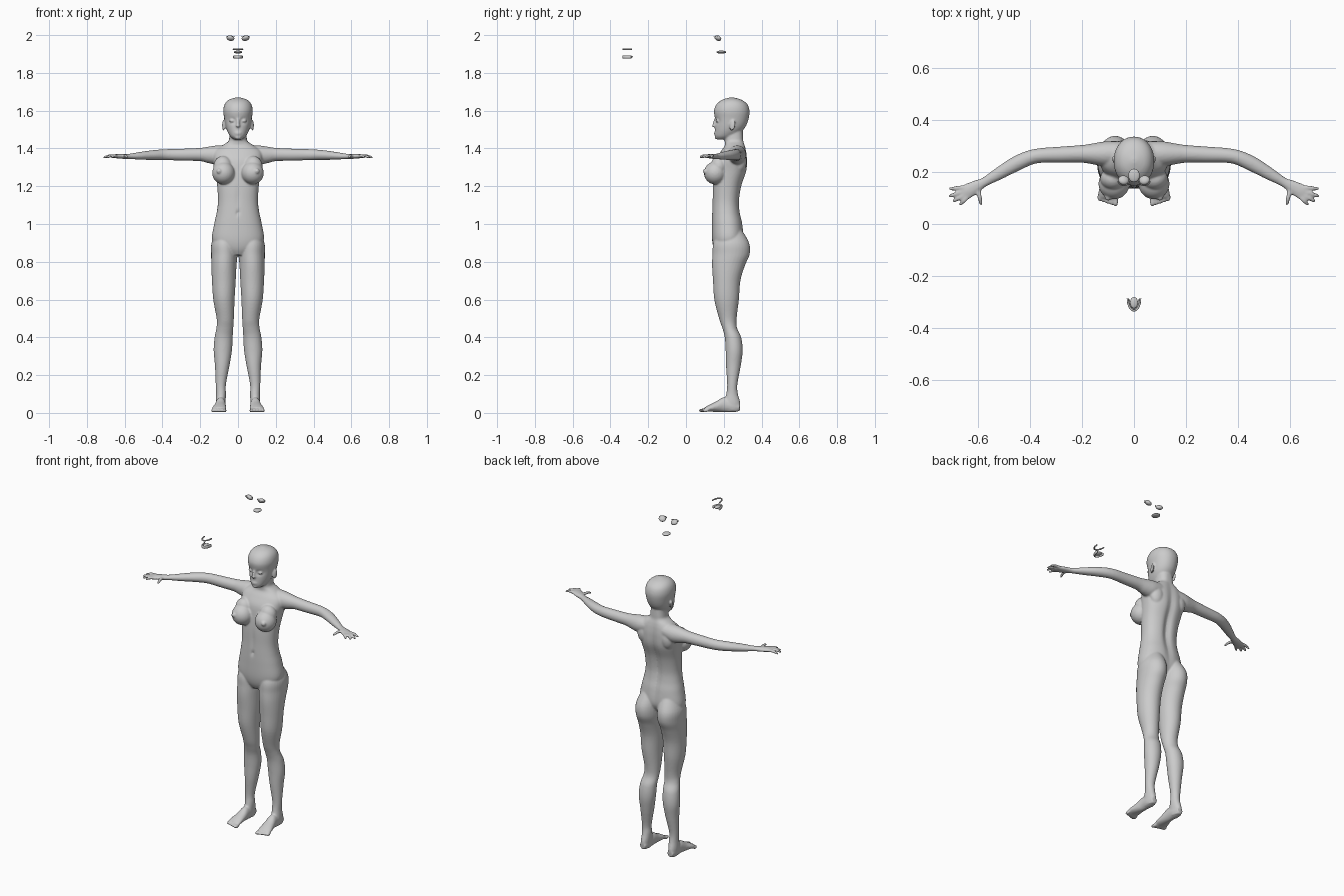
import bpy, bmesh, math
from mathutils import Vector as V, Matrix

def spline(secs, n=5):
    """Smoothly interpolate a list of equal-length number tuples (Catmull-Rom)."""
    out = []
    for i in range(len(secs) - 1):
        p0, p1, p2, p3 = (secs[max(i - 1, 0)], secs[i], secs[i + 1], secs[min(i + 2, len(secs) - 1)])
        for k in range(n):
            t = k / n
            out.append([0.5 * (2 * b + (c - a) * t + (2 * a - 5 * b + 4 * c - d) * t * t
                               + (3 * b - a - 3 * c + d) * t ** 3) for a, b, c, d in zip(p0, p1, p2, p3)])
    return out + [list(secs[-1])]

def loft(bm, rings, sides=32, power=2.0):
    """Skin rings given as (centre, half-axis U, half-axis V); capped at both ends."""
    e, loops = 2 / power, []
    for c, u, v in rings:
        loop = []
        for k in range(sides):
            a = 2 * math.pi * k / sides
            co, si = math.cos(a), math.sin(a)
            loop.append(bm.verts.new(c + u * math.copysign(abs(co) ** e, co) + v * math.copysign(abs(si) ** e, si)))
        loops.append(loop)
    for a, b in zip(loops, loops[1:]):
        for k in range(sides):
            j = (k + 1) % sides
            bm.faces.new((a[k], a[j], b[j], b[k]))
    bm.faces.new(loops[0][::-1])
    bm.faces.new(loops[-1])
    return [v for l in loops for v in l]

def upright(bm, secs, s=1, power=2.0, sides=32):
    """Loft from (z, x min, x max, y front, y back)."""
    return loft(bm, [(V((s * (x0 + x1) / 2, (f + b) / 2, z)), V(((x1 - x0) / 2, 0, 0)), V((0, (b - f) / 2, 0)))
                     for z, x0, x1, f, b in spline(secs)], sides, power)

def tube(bm, secs, s=1, n=4, sides=16):
    """Loft along a level path from (x, y, z, half width, half height)."""
    pts, rings = spline(secs, n), []
    for i, p in enumerate(pts):
        d = V(pts[min(i + 1, len(pts) - 1)][:3]) - V(pts[max(i - 1, 0)][:3])
        u = V((-d.y, d.x, 0)).normalized()
        rings.append((V((s * p[0], p[1], p[2])), V((s * u.x, u.y, 0)) * p[3], V((0, 0, p[4]))))
    loft(bm, rings, sides)

def ball(bm, c, r, rot=(0, 0, 0)):
    m = Matrix.Translation(c)
    for ax, a in zip('XYZ', rot):
        m = m @ Matrix.Rotation(a, 4, ax)
    bmesh.ops.create_uvsphere(bm, u_segments=24, v_segments=16, radius=1, matrix=m @ Matrix.Diagonal((*r, 1)))

def finish(bm, name):
    bmesh.ops.recalc_face_normals(bm, faces=bm.faces)
    for f in bm.faces:
        f.smooth = True
    me = bpy.data.meshes.new(name)
    bm.to_mesh(me)
    bm.free()
    ob = bpy.data.objects.new(name, me)
    bpy.context.collection.objects.link(ob)
    return ob

def bump(x, z, cx, cz, w, h):
    return math.exp(-((x - cx) / w) ** 2 - ((z - cz) / h) ** 2)

body = bmesh.new()

# torso and neck
torso = [(z, -w, w, f, b) for z, w, f, b in [
    (0.835, .045, .165, .25), (0.87, .105, .147, .28), (0.92, .137, .138, .305), (1.0, .126, .137, .30),
    (1.06, .113, .138, .288), (1.12, .106, .14, .284), (1.2, .110, .142, .296), (1.28, .120, .15, .322),
    (1.34, .130, .16, .325), (1.385, .125, .185, .32), (1.415, .085, .205, .313), (1.437, .052, .205, .306),
    (1.46, .046, .203, .304), (1.51, .044, .21, .30)]]
for v in upright(body, torso, power=2.3, sides=64):
    if v.co.y > .24:   # spine groove
        v.co.y -= .016 * bump(v.co.x, v.co.z, 0, 1.17, .022, .2)
    else:              # navel and midline
        v.co.y += .008 * bump(v.co.x, v.co.z, 0, 1.06, .008, .012) + .004 * bump(v.co.x, v.co.z, 0, 1.14, .012, .07)

# head with eye sockets
head = [(z, -w, w, f, b) for z, w, f, b in [
    (1.447, .02, .168, .215), (1.463, .040, .154, .26), (1.49, .056, .153, .295), (1.52, .066, .154, .318),
    (1.56, .073, .153, .332), (1.60, .078, .148, .336), (1.635, .070, .163, .324), (1.658, .048, .193, .293),
    (1.67, .010, .232, .252)]]
for v in upright(body, head, power=2.1, sides=64):
    if v.co.y < .22:
        v.co.y += .013 * (bump(v.co.x, v.co.z, .03, 1.545, .017, .013) + bump(v.co.x, v.co.z, -.03, 1.545, .017, .013))

# nose, lips and chin
ball(body, (0, .153, 1.537), (.008, .010, .026), (-.25, 0, 0))
ball(body, (0, .148, 1.520), (.011, .012, .008))
ball(body, (0, .155, 1.483), (.019, .007, .004))
ball(body, (0, .156, 1.475), (.016, .007, .005))
ball(body, (0, .164, 1.458), (.018, .012, .010))

leg = [(0.97, .012, .112, .175, .295), (0.90, .004, .140, .145, .334), (0.84, .003, .142, .14, .337),
       (0.78, .008, .141, .138, .312), (0.70, .012, .138, .143, .288), (0.60, .018, .131, .15, .28),
       (0.50, .022, .113, .175, .268), (0.45, .025, .114, .192, .27), (0.40, .028, .124, .205, .292),
       (0.33, .032, .129, .21, .30), (0.25, .045, .122, .212, .29), (0.15, .064, .118, .218, .272),
       (0.10, .064, .116, .213, .275), (0.05, .066, .118, .20, .288), (0.01, .07, .114, .21, .284)]
foot = [(.092, .285, .03, .018, .02), (.092, .25, .034, .026, .031), (.092, .20, .043, .027, .040),
        (.095, .16, .033, .032, .028), (.099, .125, .025, .038, .019), (.101, .10, .018, .037, .012)]
arm = [(.05, .272, 1.375, .045, .042), (.11, .270, 1.366, .048, .050), (.16, .270, 1.366, .040, .043),
       (.20, .270, 1.368, .034, .035), (.28, .267, 1.367, .031, .032), (.38, .261, 1.367, .028, .029),
       (.45, .234, 1.365, .029, .026), (.52, .194, 1.361, .024, .020), (.575, .162, 1.358, .018, .014),
       (.61, .143, 1.358, .025, .013), (.645, .124, 1.359, .029, .011), (.662, .115, 1.358, .024, .009)]
# fingers as root and tip
fingers = [((.640, .143), (.712, .135)), ((.645, .130), (.713, .106)), ((.642, .118), (.698, .086)),
           ((.636, .108), (.672, .073)), ((.600, .135), (.588, .072))]

for s in (1, -1):
    # limbs
    upright(body, leg, s)
    tube(body, foot, s)
    tube(body, arm, s, sides=24)
    for (x0, y0), (x1, y1) in fingers:
        tube(body, [(x0, y0, 1.358, .009, .009), ((x0 + x1) / 2, (y0 + y1) / 2, 1.361, .0085, .008),
                    (x1 * .9 + x0 * .1, y1 * .9 + y0 * .1, 1.354, .007, .0065), (x1, y1, 1.352, .004, .004)], s)
    # toes
    for k in range(5):
        ball(body, (s * (.071 + .0155 * k), .088 + .004 * k, .013), (.011 - .0008 * k, .021 - .001 * k, .010))
    # chest
    ball(body, (s * .077, .155, 1.270), (.060, .060, .060))
    ball(body, (s * .080, .175, 1.305), (.050, .045, .055))
    ball(body, (s * .101, .100, 1.280), (.013, .010, .013), (0, 0, s * .35))
    # eyelids and ears
    ball(body, (s * .030, .168, 1.546), (.016, .010, .008))
    ball(body, (s * .076, .246, 1.522), (.007, .016, .029), (-.2, 0, -s * .35))
    # shoulder blade
    ball(body, (s * .075, .285, 1.33), (.045, .036, .06))

# fuse the parts into one skin
figure = finish(body, "body")
fuse = figure.modifiers.new("fuse", 'REMESH')
fuse.mode, fuse.voxel_size, fuse.use_smooth_shade = 'VOXEL', .005, True
soft = figure.modifiers.new("soften", 'SMOOTH')
soft.factor, soft.iterations = .5, 4

# separate facial parts floating above and in front of the head
def arch(bm, rx, ry, c, w, h):
    tube(bm, [(c[0] + rx * math.cos(a), c[1] - ry * math.sin(a), c[2], w, h)
              for a in [math.pi * k / 10 for k in range(11)]], n=2, sides=12)

for s, side in ((1, "left"), (-1, "right")):
    bm = bmesh.new()
    ball(bm, (s * .040, .169, 1.984), (.021, .019, .013), (-.5, -s * .2, 0))
    finish(bm, side + "_eye")
    bm = bmesh.new()
    arch(bm, .022, .018, (s * .040, .166, 1.991), .002, .002)
    finish(bm, side + "_lashes")

bm = bmesh.new()
ball(bm, (0, .187, 1.910), (.022, .026, .008))
finish(bm, "mouth_lining")
bm = bmesh.new()
arch(bm, .024, .046, (0, -.287, 1.925), .004, .004)
finish(bm, "upper_teeth")
bm = bmesh.new()
arch(bm, .021, .042, (0, -.290, 1.884), .005, .009)
finish(bm, "lower_teeth")
bm = bmesh.new()
ball(bm, (0, -.303, 1.885), (.015, .022, .007))
finish(bm, "tongue")
